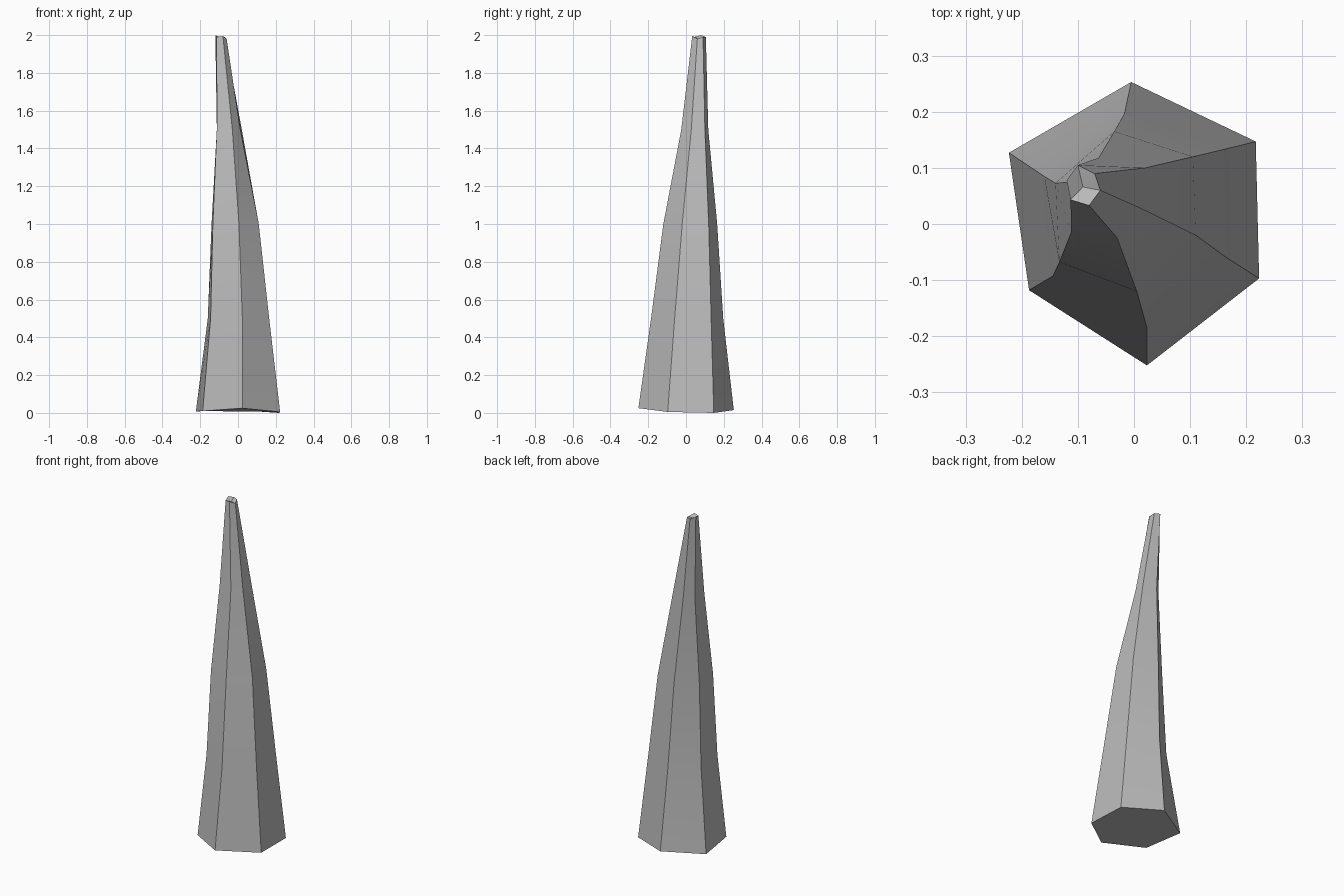
import bpy
import bmesh
import math

default_cube = bpy.data.objects.get("Cube")
if default_cube:
    bpy.data.objects.remove(default_cube, do_unlink=True)


def make_material(name, colour):
    material = bpy.data.materials.new(name)
    material.use_nodes = True
    material.diffuse_color = colour
    material.node_tree.nodes["Principled BSDF"].inputs["Base Color"].default_value = colour
    return material


def add_ring(bm, corners, heights):
    return [bm.verts.new((x, y, z)) for (x, y), z in zip(corners, heights)]


def bridge(bm, lower, upper):
    for i in range(len(lower)):
        j = (i + 1) % len(lower)
        bm.faces.new((lower[i], lower[j], upper[j], upper[i]))


# Hexagonal cross-sections from foot to tip, counter-clockwise from the rear corner
sections = [
    [(-.005, .253), (-.223, .127), (-.187, -.118), (.023, -.252), (.223, -.097), (.217, .147)],
    [(-.017, .197), (-.16, .085), (-.145, -.093), (.023, -.185), (.165, -.06), (.16, .133)],
    [(-.035, .165), (-.14, .073), (-.133, -.068), (.005, -.12), (.11, -.02), (.105, .12)],
    [(-.063, .118), (-.112, .075), (-.112, -.015), (-.03, -.025), (.012, .028), (.02, .1)],
    [(-.1, .105), (-.12, .078), (-.113, .043), (-.08, .033), (-.06, .06), (-.07, .09)],
]
foot_heights = [.015, .008, .01, .025, .005, 0]
tip_heights = [1.99, 2, 1.99, 1.995, 1.98, 1.99]
middle_heights = [[level] * 6 for level in (.5, 1, 1.5)]
heights = [foot_heights, *middle_heights, tip_heights]

# Leaning, tapering shaft
bm = bmesh.new()
rings = [add_ring(bm, corners, levels) for corners, levels in zip(sections, heights)]
for lower, upper in zip(rings, rings[1:]):
    bridge(bm, lower, upper)

# Closed foot and slightly sunken, chipped tip
bm.faces.new(list(reversed(rings[0])))
tip_centre = bm.verts.new((-.091, .066, 1.98))
for i, corner in enumerate(rings[-1]):
    bm.faces.new((corner, rings[-1][(i + 1) % 6], tip_centre))

bmesh.ops.recalc_face_normals(bm, faces=bm.faces[:])
mesh = bpy.data.meshes.new("stone_spire")
bm.to_mesh(mesh)
bm.free()

spire = bpy.data.objects.new("stone_spire", mesh)
bpy.context.collection.objects.link(spire)
mesh.materials.append(make_material("stone grey", (.5, .5, .5, 1)))

# Soft shading along each side, crisp corner ridges
bpy.context.view_layer.objects.active = spire
spire.select_set(True)
bpy.ops.object.shade_smooth_by_angle(angle=math.radians(30))
